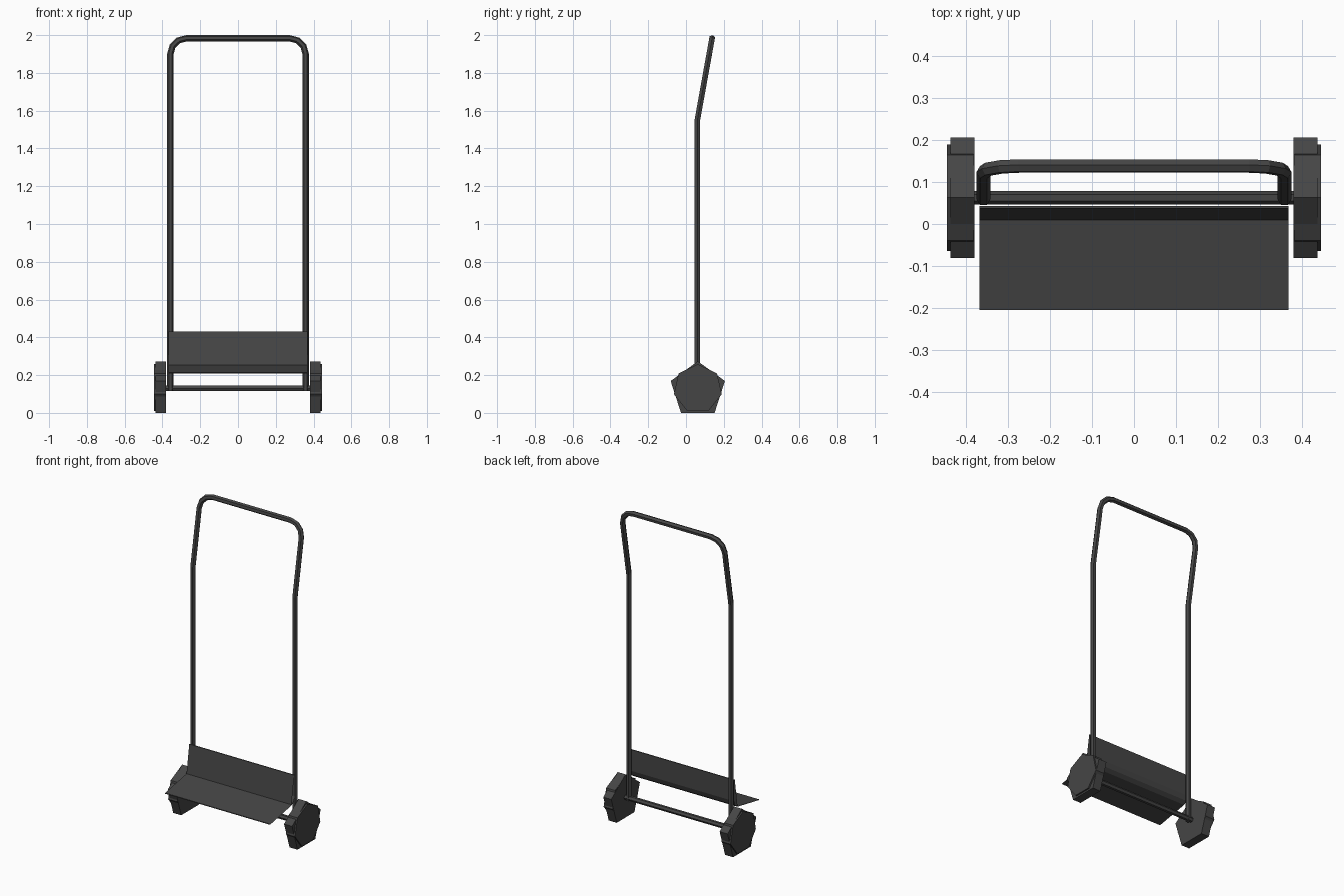
import bpy, bmesh
from math import sin, cos, pi

if "Cube" in bpy.data.objects:
    bpy.data.objects.remove(bpy.data.objects["Cube"])

dark = bpy.data.materials.new("dark_metal")
dark.diffuse_color = (0.06, 0.06, 0.06, 1)
dark.use_nodes = True
dark.node_tree.nodes["Principled BSDF"].inputs["Base Color"].default_value = dark.diffuse_color


def add_mesh(name, verts, faces):
    me = bpy.data.meshes.new(name)
    bm = bmesh.new()
    vs = [bm.verts.new(v) for v in verts]
    for f in faces:
        bm.faces.new([vs[i] for i in f])
    bmesh.ops.recalc_face_normals(bm, faces=bm.faces)
    bm.to_mesh(me)
    bm.free()
    me.materials.append(dark)
    ob = bpy.data.objects.new(name, me)
    bpy.context.collection.objects.link(ob)
    return ob


def tube(name, pts, radius):
    cu = bpy.data.curves.new(name, 'CURVE')
    cu.dimensions = '3D'
    cu.bevel_depth = radius
    cu.bevel_resolution = 1
    cu.use_fill_caps = True
    sp = cu.splines.new('POLY')
    sp.points.add(len(pts) - 1)
    for p, co in zip(sp.points, pts):
        p.co = (*co, 1)
    sp.use_smooth = False
    cu.materials.append(dark)
    ob = bpy.data.objects.new(name, cu)
    bpy.context.collection.objects.link(ob)
    return ob


def disc(name, sides, radius, x0, x1, y, z):
    # polygonal prism along x, one corner pointing up
    ring = [(y + radius * sin(2 * pi * i / sides), z + radius * cos(2 * pi * i / sides))
            for i in range(sides)]
    verts = [(x, *p) for x in (x0, x1) for p in ring]
    faces = [list(range(sides)), list(range(sides, 2 * sides))]
    for i in range(sides):
        j = (i + 1) % sides
        faces.append([i, j, sides + j, sides + i])
    return add_mesh(name, verts, faces)


def sheet(name, profile, half):
    # closed yz profile swept along x, ends left open
    n = len(profile)
    verts = [(x, *p) for x in (-half, half) for p in profile]
    return add_mesh(name, verts, [[i, (i + 1) % n, n + (i + 1) % n, n + i] for i in range(n)])


# bent handle frame: straight posts, leaning top with rounded corners
def lean(z):
    return 0.06 + max(0, z - 1.55) * 0.18


half = [(0.358, 0.115), (0.358, 1.55), (0.358, 1.90)]
for i in range(1, 4):
    a = i * pi / 6
    half.append((0.273 + 0.085 * cos(a), 1.90 + 0.083 * sin(a)))
right = [(x, lean(z), z) for x, z in half]
left = [(-x, y, z) for x, y, z in reversed(right)]
tube("handle_frame", right + left, 0.017)

# toe plate with curved back
sheet("toe_plate", [(-0.205, 0.213), (0.01, 0.253), (0.037, 0.43), (0.043, 0.43),
                    (0.043, 0.295), (0.032, 0.265), (0.01, 0.248), (-0.205, 0.208)], 0.368)

# axle
tube("axle", [(-0.40, 0.0625, 0.13), (0.40, 0.0625, 0.13)], 0.016)

# wheels: pentagonal tyre with heptagonal rim disc
for side, s in (("right", 1), ("left", -1)):
    disc(side + "_tyre", 5, 0.151, s * 0.38, s * 0.436, 0.0625, 0.1222)
    disc(side + "_rim", 7, 0.130, s * 0.382, s * 0.445, 0.0625, 0.128)
